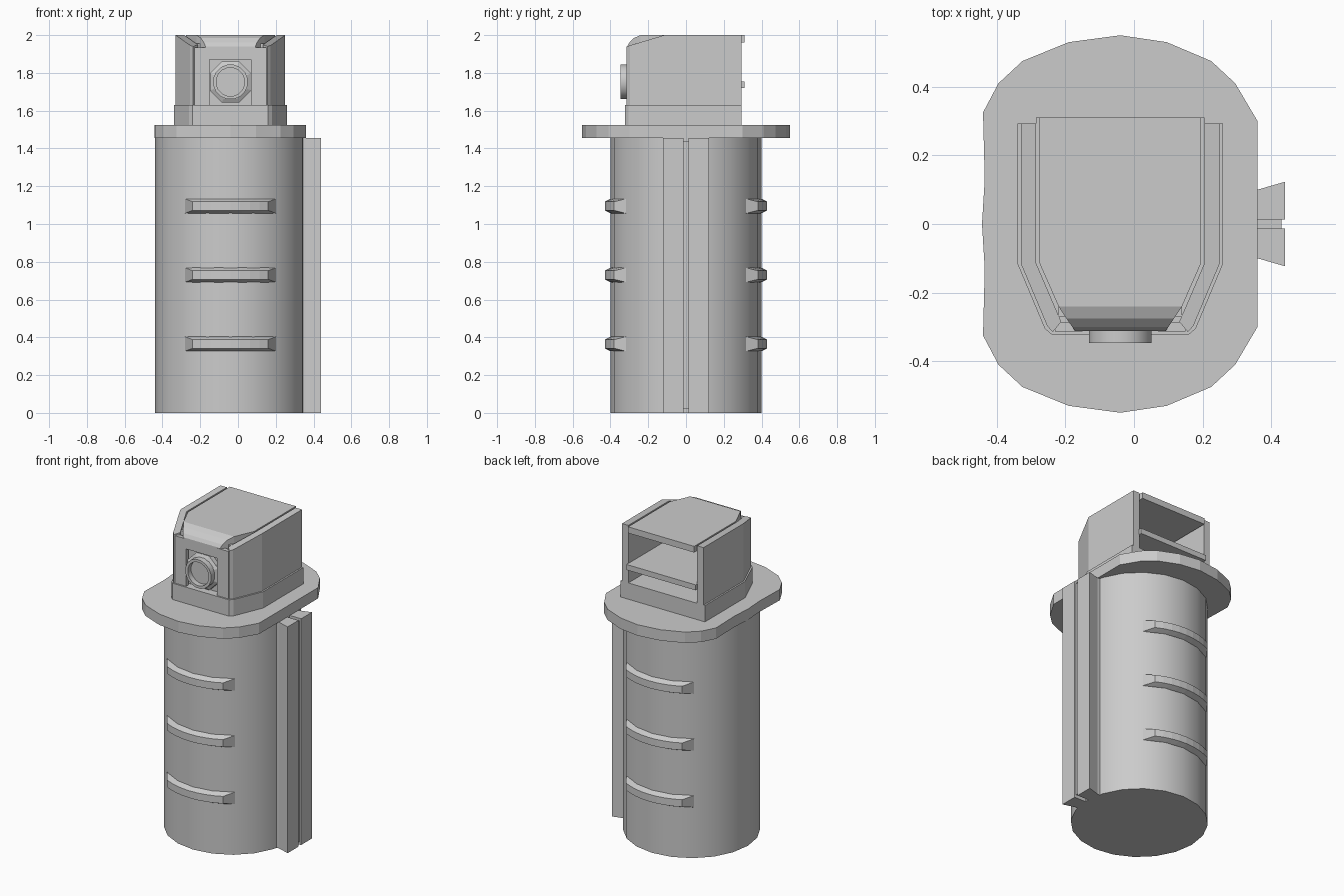
import bpy, bmesh
from math import sin, cos, pi, radians

if "Cube" in bpy.data.objects:
    bpy.data.objects.remove(bpy.data.objects["Cube"])

CX = -0.04  # body axis


def finish(name, bm, smooth=False):
    bmesh.ops.recalc_face_normals(bm, faces=bm.faces)
    me = bpy.data.meshes.new(name)
    bm.to_mesh(me)
    bm.free()
    ob = bpy.data.objects.new(name, me)
    bpy.context.collection.objects.link(ob)
    if smooth:
        bpy.ops.object.select_all(action='DESELECT')
        ob.select_set(True)
        bpy.context.view_layer.objects.active = ob
        bpy.ops.object.shade_smooth_by_angle(angle=radians(30))
    return ob


def loft(name, rings, closed=False, smooth=False):
    """Skin equal-length rings; cap both ends unless the rings form a loop."""
    bm = bmesh.new()
    vs = [[bm.verts.new(p) for p in r] for r in rings]
    n = len(vs[0])
    pairs = list(zip(vs, vs[1:])) + ([(vs[-1], vs[0])] if closed else [])
    for a, b in pairs:
        for i in range(n):
            j = (i + 1) % n
            bm.faces.new((a[i], a[j], b[j], b[i]))
    if not closed:
        bm.faces.new(vs[0])
        bm.faces.new(vs[-1])
    return finish(name, bm, smooth)


def prism(name, pts, z0, z1, smooth=False):
    top = z1 if callable(z1) else (lambda y: z1)
    return loft(name, [[(x, y, z0) for x, y in pts],
                       [(x, y, top(y)) for x, y in pts]], smooth=smooth)


def box(name, x, y, z):
    return prism(name, [(x[0], y[0]), (x[1], y[0]), (x[1], y[1]), (x[0], y[1])], *z)


def mirrored(half):
    """Half outline (x measured from the axis) mirrored to a full outline."""
    return [(CX + x, y) for x, y in half] + [(CX - x, y) for x, y in reversed(half)]


# Cylindrical body
prism("body", [(CX + 0.4 * cos(2 * pi * i / 20), 0.4 * sin(2 * pi * i / 20))
               for i in range(20)], 0, 1.46, smooth=True)

# Flat oval flange
arc = [(0.36, 0.30), (0.295, 0.41), (0.225, 0.475), (0.095, 0.53), (CX, 0.55),
       (-0.19, 0.53), (-0.325, 0.475), (-0.395, 0.41), (-0.44, 0.325), (-0.435, 0.13)]
prism("flange", arc + [(-0.443, 0)] + [(x, -y) for x, y in reversed(arc)], 1.455, 1.525)

# Grip ribs, front and back, with tapered ends and sides
for row in range(3):
    zc = 0.365 * (row + 1)
    for side, label in ((-1, "front"), (1, "back")):
        rings = []
        for k in range(9):
            t = k / 4 - 1
            ri, ro = radians(37) * t, radians(27.7) * t
            rings.append([(CX + r * sin(a), side * r * cos(a), zc + dz)
                          for r, a, dz in ((0.385, ri, -0.04), (0.4, ri, -0.038),
                                           (0.43, ro, -0.023), (0.43, ro, 0.023),
                                           (0.4, ri, 0.038), (0.385, ri, 0.04))])
        loft(f"{label}_rib_{row + 1}", rings)

# Dovetail side rail with a central groove
for s, label in ((-1, "front"), (1, "back")):
    prism(f"{label}_rail", [(0.32, s * 0.013), (0.44, s * 0.013),
                            (0.44, s * 0.123), (0.36, s * 0.1), (0.32, s * 0.1)], 0, 1.455)
box("rail_groove_floor", (0.32, 0.43), (-0.013, 0.013), (0.02, 1.44))

# Head base
prism("head_base", mirrored([(0.30, 0.293), (0.30, -0.115), (0.22, -0.305),
                             (0.20, -0.322)]), 1.52, 1.63)


# Side walls of the head, with tops sloping down to the front
def wall_top(y):
    return 2.0 if y >= -0.115 else 2.0 + (y + 0.115) * 0.3


wall = [(0.29, 0.293), (0.29, -0.115), (0.213, -0.297), (0.197, -0.315), (0.11, -0.315),
        (0.11, -0.29), (0.172, -0.285), (0.245, -0.115), (0.245, 0.293)]
notched = [p for p in wall]
for s, label in ((-1, "left"), (1, "right")):
    prism(f"{label}_head_wall", [(CX + s * x, y) for x, y in notched if x > 0.11]
          , 1.62, wall_top)
    box(f"{label}_front_return", sorted((CX + s * 0.11, CX + s * 0.19)),
        (-0.313, -0.287), (1.62, 1.935))

# Top cover curving down at the front
sections = [(0.31, 0.235, 2.0, 1.96), (-0.115, 0.235, 2.0, 1.96), (-0.24, 0.18, 2.0, 1.95),
            (-0.275, 0.157, 1.985, 1.93), (-0.30, 0.14, 1.96, 1.87), (-0.312, 0.132, 1.94, 1.87)]
loft("top_cover", [[(CX - w, y, b), (CX + w, y, b), (CX + w, y, t), (CX - w, y, t)]
                   for y, w, t, b in sections])

# Inner shelf and front panel of the open rear cavity
prism("inner_shelf", mirrored([(0.246, 0.31), (0.246, -0.115), (0.18, -0.27)]), 1.72, 1.755)
box("front_panel", (CX - 0.18, CX + 0.18), (-0.27, -0.24), (1.62, 1.955))


# Lens: octagonal collar and hollow ring
def circle(r, y, n):
    return [(CX + r * cos(2 * pi * (i + 0.5) / n), y, 1.752 + r * sin(2 * pi * (i + 0.5) / n))
            for i in range(n)]


loft("lens_collar", [circle(0.118, -0.25, 8), circle(0.118, -0.30, 8), circle(0.095, -0.312, 8)])
loft("lens_ring", [circle(0.093, -0.26, 16), circle(0.093, -0.347, 16),
                   circle(0.076, -0.347, 16), circle(0.076, -0.30, 16)], smooth=True)
